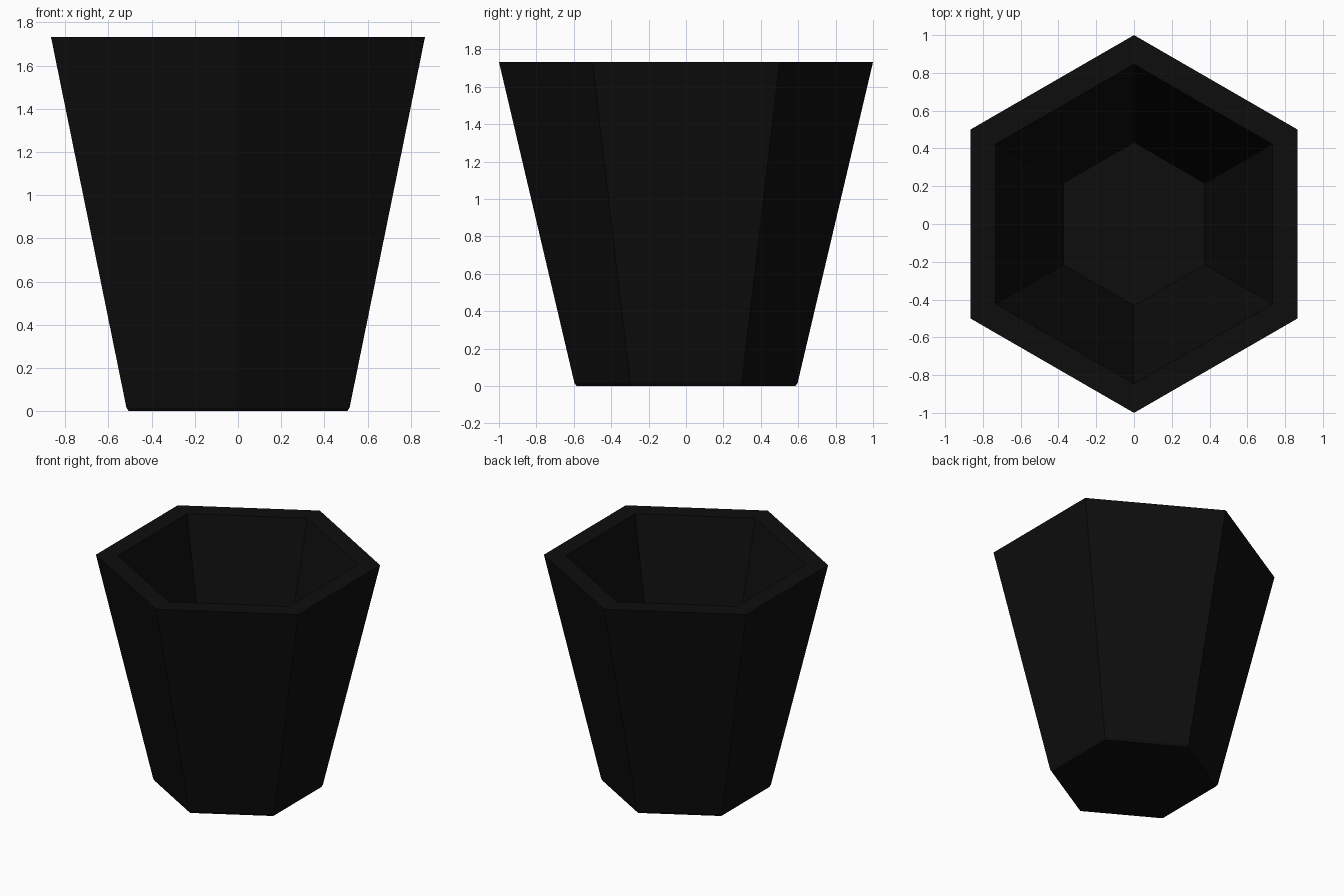
import bpy, bmesh, math

if "Cube" in bpy.data.objects:
    bpy.data.objects.remove(bpy.data.objects["Cube"])

# Near-black glaze
mat = bpy.data.materials.new("near_black")
mat.diffuse_color = (0.0042, 0.0042, 0.0042, 1)
mat.use_nodes = True
mat.node_tree.nodes["Principled BSDF"].inputs["Base Color"].default_value = mat.diffuse_color

# Profile (radius, height): foot, outer wall, rim, inner wall, inner floor
profile = [(0.585, 0.0), (0.597, 0.018), (1.0, 1.733), (0.846, 1.733), (0.432, 0.10)]
SIDES = 6

bm = bmesh.new()
rings = []
for r, z in profile:
    ring = []
    for i in range(SIDES):
        a = math.pi / 2 + i * 2 * math.pi / SIDES
        ring.append(bm.verts.new((r * math.cos(a), r * math.sin(a), z)))
    rings.append(ring)

# Walls between consecutive rings
for low, high in zip(rings, rings[1:]):
    for i in range(SIDES):
        j = (i + 1) % SIDES
        bm.faces.new((low[i], low[j], high[j], high[i]))

# Underside and inner floor
bm.faces.new(rings[0][::-1])
bm.faces.new(rings[-1])
bmesh.ops.recalc_face_normals(bm, faces=bm.faces)

mesh = bpy.data.meshes.new("hexagonal_pot")
bm.to_mesh(mesh)
bm.free()
mesh.materials.append(mat)
pot = bpy.data.objects.new("hexagonal_pot", mesh)
bpy.context.collection.objects.link(pot)
